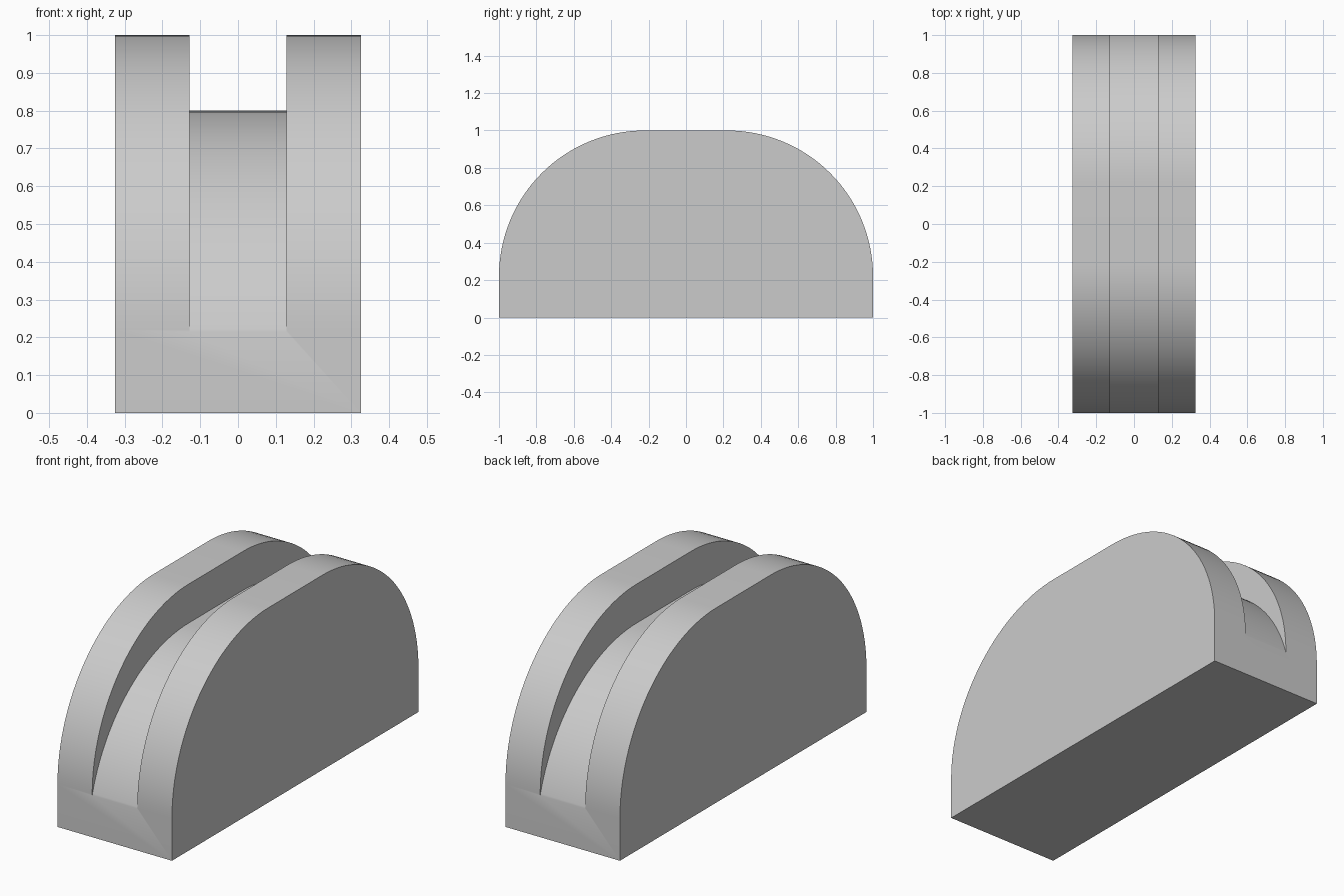
import bpy
import bmesh
from math import sin, cos, pi, radians

old = bpy.data.objects.get("Cube")
if old:
    bpy.data.objects.remove(old, do_unlink=True)

HALF_WIDTH = 0.325
GROOVE_HALF = 0.128
FLAT_HALF = 0.22      # half length of the level top
STEPS = 32


def arch(radius, centre_z):
    """Quarter arc, level top, quarter arc, from the front to the back."""
    front = []
    for i in range(STEPS + 1):
        a = pi / 2 * i / STEPS
        front.append((-FLAT_HALF - radius * cos(a), centre_z + radius * sin(a)))
    return front + [(-y, z) for y, z in reversed(front)]


def extrude_profile(name, profile, half):
    """Solid made from a (y, z) profile, extruded along x."""
    bm = bmesh.new()
    face = bm.faces.new([bm.verts.new((-half, y, z)) for y, z in profile])
    moved = bmesh.ops.extrude_face_region(bm, geom=[face])["geom"]
    verts = [v for v in moved if isinstance(v, bmesh.types.BMVert)]
    bmesh.ops.translate(bm, verts=verts, vec=(2 * half, 0, 0))
    bmesh.ops.recalc_face_normals(bm, faces=bm.faces)
    mesh = bpy.data.meshes.new(name)
    bm.to_mesh(mesh)
    bm.free()
    obj = bpy.data.objects.new(name, mesh)
    bpy.context.collection.objects.link(obj)
    return obj


# Rounded block
body = extrude_profile("grooved_body", [(-1, 0)] + arch(0.78, 0.22) + [(1, 0)],
                       HALF_WIDTH)

# Groove cutter: everything above a lower arch
low = arch(0.8125, -0.0125)
edge_z = low[0][1]
cutter = extrude_profile("groove_cutter",
                         low + [(1.2, edge_z), (1.2, 1.2), (-1.2, 1.2), (-1.2, edge_z)],
                         GROOVE_HALF)
cutter.hide_render = True

# Cut the groove and apply
cut = body.modifiers.new("groove", "BOOLEAN")
cut.operation = "DIFFERENCE"
cut.solver = "EXACT"
cut.object = cutter
bpy.ops.object.select_all(action="DESELECT")
body.select_set(True)
bpy.context.view_layer.objects.active = body
bpy.ops.object.modifier_apply(modifier=cut.name)
bpy.data.objects.remove(cutter, do_unlink=True)

# Colour
grey = bpy.data.materials.new("light_grey")
grey.use_nodes = True
colour = (0.6, 0.6, 0.6, 1)
grey.diffuse_color = colour
grey.node_tree.nodes["Principled BSDF"].inputs["Base Color"].default_value = colour
body.data.materials.clear()
body.data.materials.append(grey)

bpy.ops.object.shade_smooth_by_angle(angle=radians(30))
